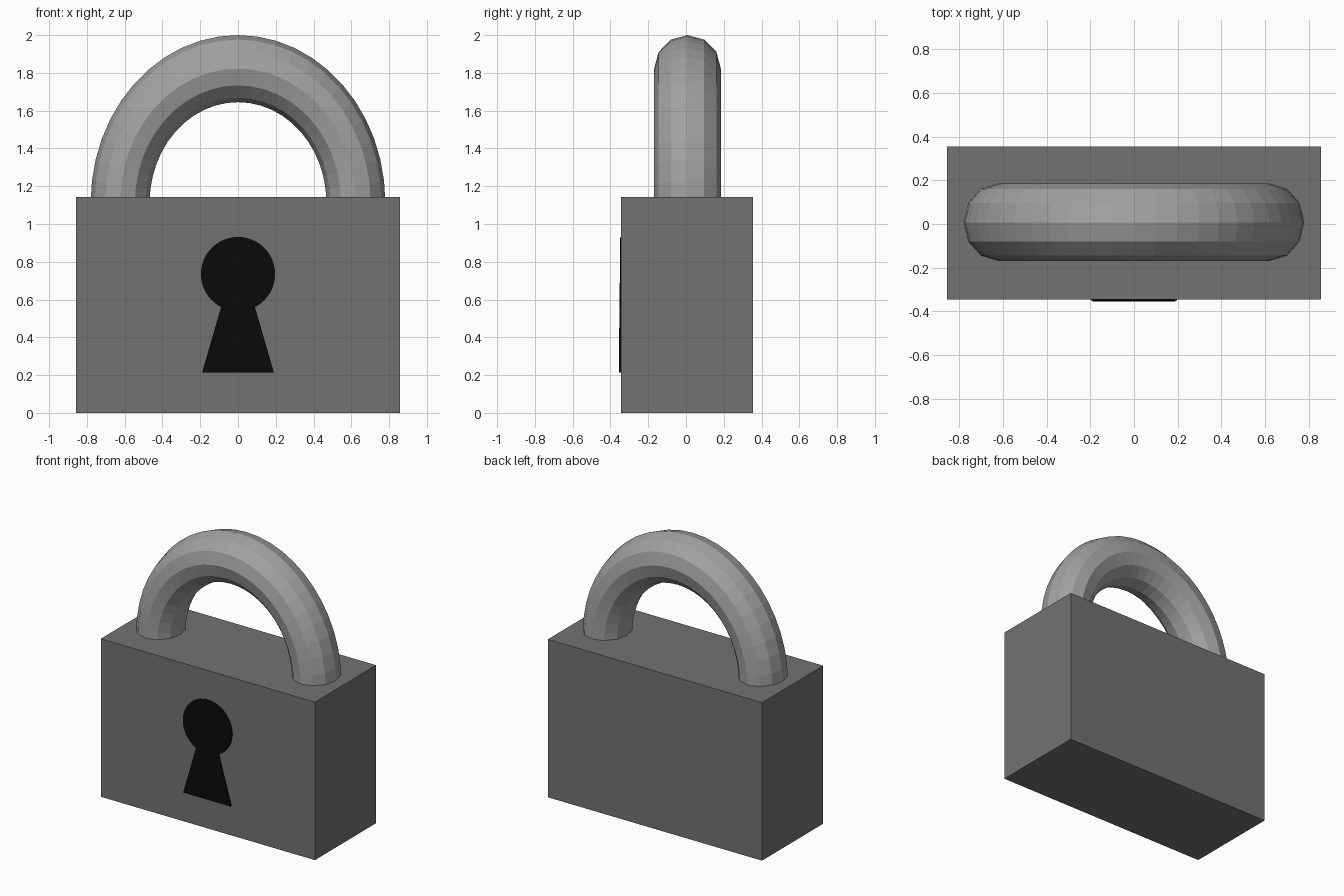
import bpy, bmesh
from math import sin, cos, asin, pi

if "Cube" in bpy.data.objects:
    bpy.data.objects.remove(bpy.data.objects["Cube"])


def paint(obj, shade):
    mat = bpy.data.materials.new(obj.name + "_colour")
    mat.diffuse_color = (shade, shade, shade, 1)
    mat.use_nodes = True
    mat.node_tree.nodes["Principled BSDF"].inputs["Base Color"].default_value = mat.diffuse_color
    obj.data.materials.append(mat)


# Solid rectangular case
bpy.ops.mesh.primitive_cube_add(size=1, location=(0, 0.005, 0.5715))
body = bpy.context.object
body.name = "lock_body"
body.scale = (1.714, 0.70, 1.143)
paint(body, 0.17)

# Faceted ring, slightly taller than wide, lower half sunk in the case
bpy.ops.mesh.primitive_torus_add(major_segments=48, minor_segments=12,
                                 major_radius=1, minor_radius=0.25,
                                 location=(0, 0.008, 1.1125),
                                 rotation=(pi / 2, 0, 0))
shackle = bpy.context.object
shackle.name = "shackle"
shackle.scale = (0.624, 0.71, 0.706)
paint(shackle, 0.36)

# Keyhole plate: round head with a flared slot, leaning out a little at the base
R, CZ, NECK = 0.197, 0.735, 0.09
start = -pi / 2 + asin(NECK / R)
sweep = 2 * pi - 2 * asin(NECK / R)
outline = [(-0.19, 0.213), (0.19, 0.213)]
for i in range(33):
    a = start + sweep * i / 32
    outline.append((R * cos(a), CZ + R * sin(a)))

bm = bmesh.new()
front = [bm.verts.new((x, -0.356 + 0.008 * (z - 0.213) / 0.72, z)) for x, z in outline]
back = [bm.verts.new((x, -0.34, z)) for x, z in outline]
bm.faces.new(front)
bm.faces.new(back[::-1])
n = len(outline)
for i in range(n):
    j = (i + 1) % n
    bm.faces.new((front[j], front[i], back[i], back[j]))
bmesh.ops.recalc_face_normals(bm, faces=bm.faces)
mesh = bpy.data.meshes.new("keyhole")
bm.to_mesh(mesh)
bm.free()
keyhole = bpy.data.objects.new("keyhole", mesh)
bpy.context.collection.objects.link(keyhole)
paint(keyhole, 0.003)
